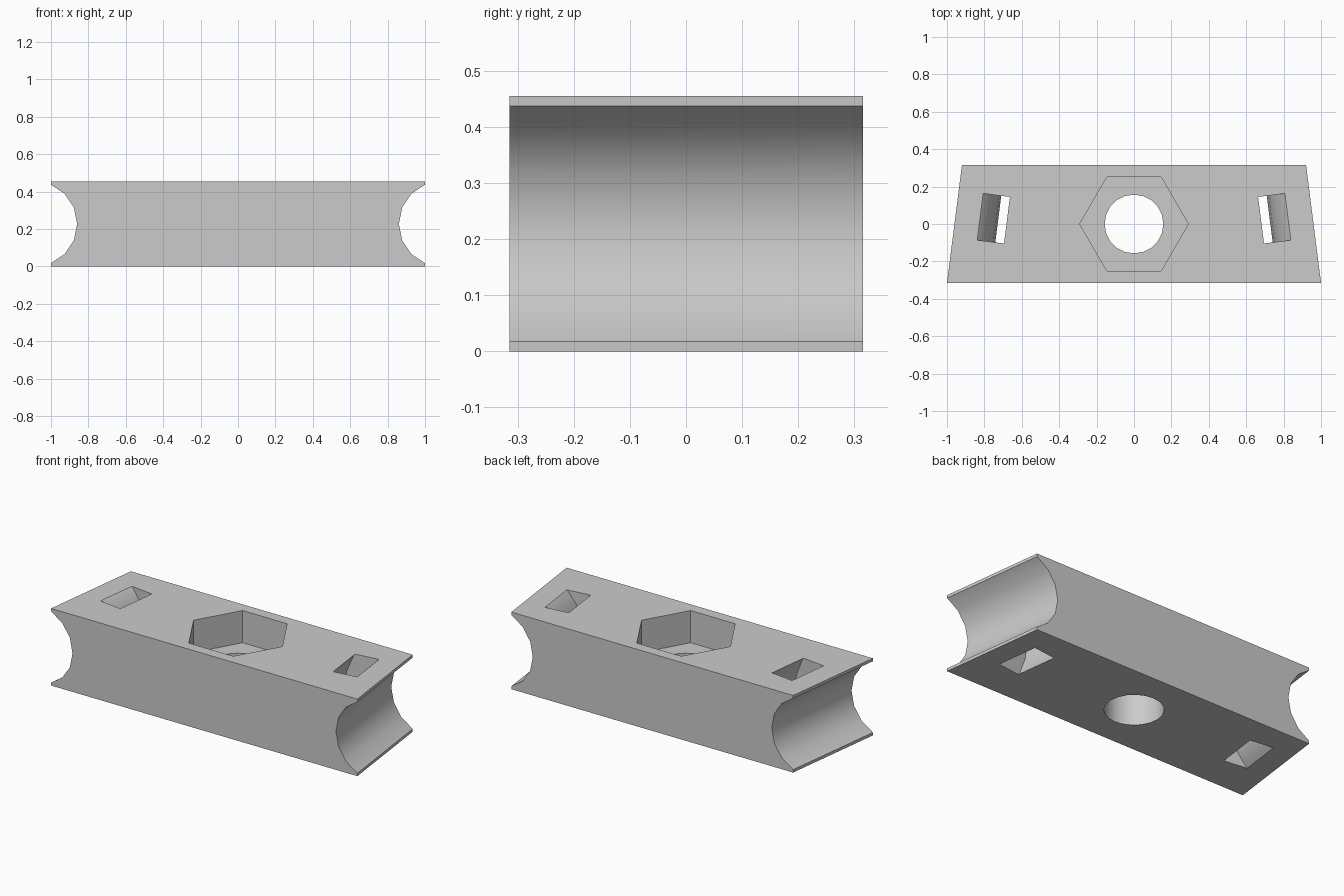
import bpy, bmesh, math
from math import cos, sin, radians

if "Cube" in bpy.data.objects:
    bpy.data.objects.remove(bpy.data.objects["Cube"])

HEIGHT, HALF_DEPTH, TAPER = 0.455, 0.315, 0.08
MID = HEIGHT / 2
AXIS_X = 1.0875                      # groove centre line at the front edge
SLOPE = TAPER / (2 * HALF_DEPTH)
STRETCH = math.hypot(1, SLOPE)

grey = bpy.data.materials.new("plain_grey")
grey.use_nodes = True
COLOUR = (0.6, 0.6, 0.6, 1)
grey.diffuse_color = COLOUR
grey.node_tree.nodes["Principled BSDF"].inputs["Base Color"].default_value = COLOUR


def prism(name, start, end):
    """Solid joining two matching outlines."""
    bm = bmesh.new()
    a = [bm.verts.new(p) for p in start]
    b = [bm.verts.new(p) for p in end]
    bm.faces.new(a)
    bm.faces.new(b[::-1])
    for i in range(len(a)):
        j = (i + 1) % len(a)
        bm.faces.new((a[j], a[i], b[i], b[j]))
    bmesh.ops.recalc_face_normals(bm, faces=bm.faces)
    mesh = bpy.data.meshes.new(name)
    bm.to_mesh(mesh)
    bm.free()
    mesh.materials.append(grey)
    obj = bpy.data.objects.new(name, mesh)
    bpy.context.collection.objects.link(obj)
    return obj


def round_prism(name, radius, sides, z0, z1):
    ring = [(radius * cos(2 * math.pi * i / sides), radius * sin(2 * math.pi * i / sides))
            for i in range(sides)]
    return prism(name, [(x, y, z0) for x, y in ring], [(x, y, z1) for x, y in ring])


# Tapered block with a concave groove along each slanted end
groove = [(AXIS_X - MID * cos(radians(a)), MID + MID * sin(radians(a)))
          for a in (-67.5, -45, -22.5, 0, 22.5, 45, 67.5)]
groove[0] = (1, groove[0][1])
groove[-1] = (1, groove[-1][1])
right = [(1, 0)] + groove + [(1, HEIGHT)]
outline = right + [(-x, z) for x, z in reversed(right)]
block = prism("clamp_block",
              [(x, -HALF_DEPTH, z) for x, z in outline],
              [(x - math.copysign(TAPER, x), HALF_DEPTH, z) for x, z in outline])

# Nut pocket and through hole
cutters = [round_prism("nut_pocket_cutter", 0.29, 6, 0.265, HEIGHT + 0.1),
           round_prism("bolt_hole_cutter", 0.157, 20, -0.1, HEIGHT)]


# Curved strap slots wrapping around each groove
def strap_cutter(name, side, inner=0.316, outer=0.43):
    angles = range(-75, 76, 15)
    arc = [(inner * cos(radians(a)), inner * sin(radians(a))) for a in angles]
    arc += [(outer * cos(radians(a)), outer * sin(radians(a))) for a in reversed(angles)]

    def section(s):
        cx = AXIS_X - TAPER / 2 - s * SLOPE / STRETCH
        return [(side * (cx - u / STRETCH), (s - u * SLOPE) / STRETCH, MID + z)
                for u, z in arc]
    return prism(name, section(-0.059), section(0.192))


cutters += [strap_cutter("left_strap_slot_cutter", 1),
            strap_cutter("right_strap_slot_cutter", -1)]

bpy.context.view_layer.objects.active = block
for cutter in cutters:
    mod = block.modifiers.new(cutter.name, "BOOLEAN")
    mod.operation = "DIFFERENCE"
    mod.solver = "EXACT"
    mod.object = cutter
    bpy.ops.object.modifier_apply(modifier=mod.name)
    bpy.data.objects.remove(cutter)

bpy.ops.object.select_all(action="DESELECT")
block.select_set(True)
bpy.ops.object.shade_smooth_by_angle(angle=radians(30))
